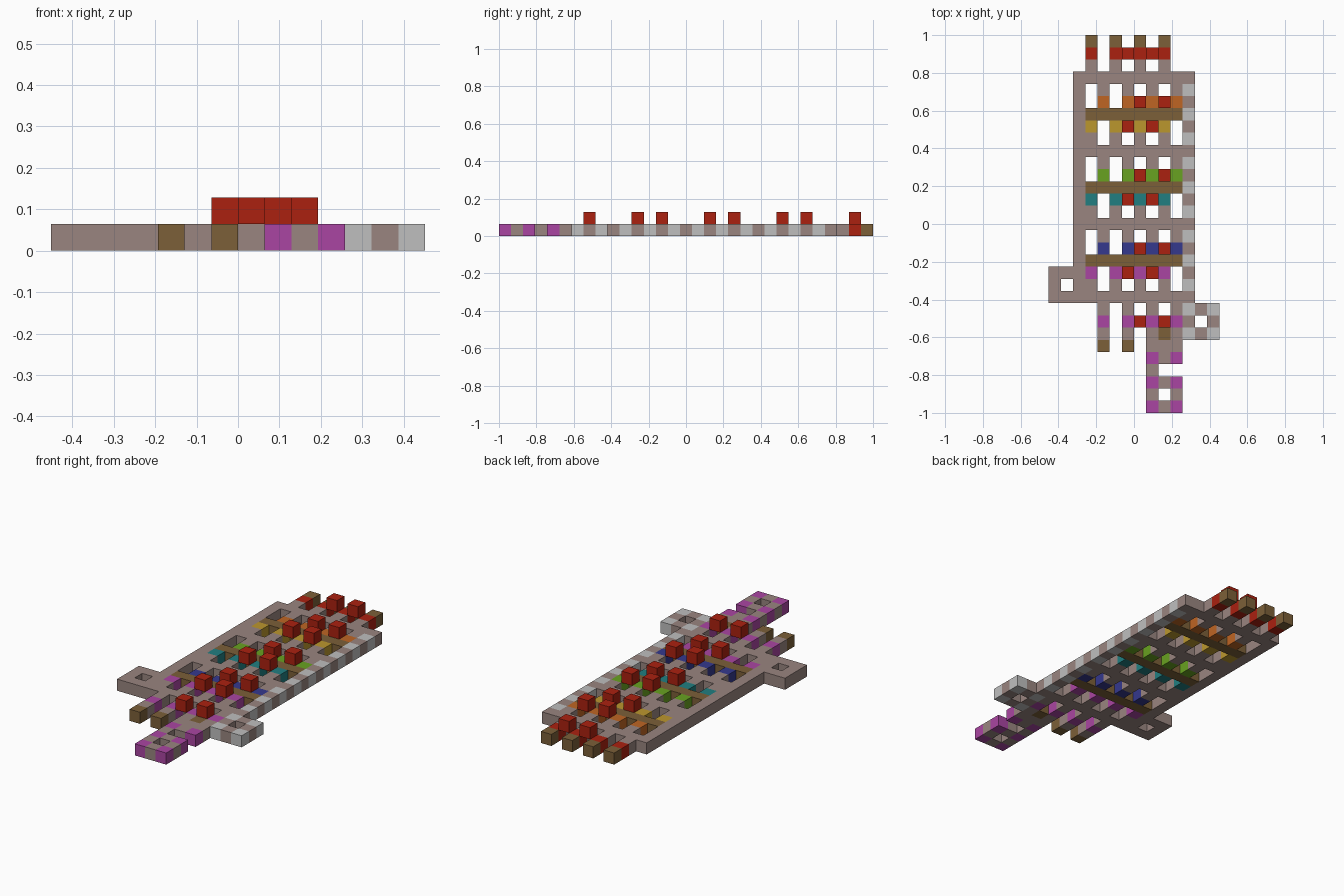
import bpy
from mathutils import Vector

cube = bpy.data.objects.get("Cube")
if cube:
    bpy.data.objects.remove(cube, do_unlink=True)

COLS, ROWS = 14, 31
U = 2 / ROWS                       # edge length of one block

COLOURS = {
    "stone": (0.32, 0.235, 0.215), "pale_grey": (0.52, 0.52, 0.52),
    "brown": (0.20, 0.115, 0.04), "magenta": (0.40, 0.06, 0.36),
    "red": (0.41, 0.015, 0.005), "orange": (0.52, 0.13, 0.017),
    "yellow": (0.50, 0.31, 0.027), "green": (0.14, 0.36, 0.015),
    "teal": (0.015, 0.21, 0.22), "blue": (0.035, 0.04, 0.27),
}
materials = {}
for name, rgb in COLOURS.items():
    mat = bpy.data.materials.new(name)
    mat.use_nodes = True
    mat.diffuse_color = (*rgb, 1)
    bsdf = mat.node_tree.nodes["Principled BSDF"]
    bsdf.inputs["Base Color"].default_value = (*rgb, 1)
    bsdf.inputs["Roughness"].default_value = 0.8
    materials[name] = mat

blocks = {}                        # (column, row from the back, layer) -> (part, colour)


def fill(part, colour, cols, rows, layer=0):
    for c in cols:
        for r in rows:
            blocks[c, r, layer] = (part, colour)


def span(a, b):
    return range(a, b + 1)


ODD, EVEN = range(3, 10, 2), range(4, 11, 2)
ODD_TOPS, EVEN_TOPS = (7, 9), (6, 8)

# Frame: left rail, cross bars and the right rail with alternating pale blocks
fill("left_rail", "stone", [2], span(3, 21))
fill("right_rail", "stone", [11], span(3, 21))
fill("right_rail", "pale_grey", [11], range(4, 21, 2))
for r in range(3, 22, 6):
    fill("cross_bars", "stone", span(3, 10), [r])

# Woven bays: strips behind and in front of a brown bar, each with a coloured end
BAYS = [(3, "orange", "yellow"), (9, "green", "teal"), (15, "blue", "magenta")]
for start, back, front in BAYS:
    fill("bay_strips", "stone", EVEN, [start + 1])
    fill("bay_strips", back, EVEN, [start + 2])
    fill("brown_bars", "brown", span(3, 10), [start + 3])
    fill("bay_strips", front, ODD, [start + 4])
    fill("bay_strips", "stone", ODD, [start + 5])
    fill("raised_blocks", "red", ODD_TOPS, [start + 2], 1)
    fill("raised_blocks", "red", EVEN_TOPS, [start + 4], 1)

# Back prongs
for r, colour in enumerate(("brown", "red", "stone")):
    fill("back_prongs", colour, ODD, [r])
fill("raised_blocks", "red", EVEN_TOPS, [1], 1)

# Front prongs
for r, colour in enumerate(("stone", "magenta", "stone"), 22):
    fill("front_prongs", colour, EVEN, [r])
fill("front_prongs", "brown", (4, 6), [25])
fill("raised_blocks", "red", ODD_TOPS, [23], 1)

# Handle: joint plate, neck and end ring with magenta corners
fill("handle", "brown", [9], [24])
fill("handle", "stone", span(8, 10), span(25, 30))
fill("handle", "magenta", (8, 10), (26, 28, 30))
for hole in ((9, 27, 0), (10, 27, 0), (9, 29, 0)):
    del blocks[hole]

# Side loops: plain on the right, pale-cornered on the left
fill("right_loop", "stone", (0, 1), span(19, 21))
del blocks[1, 20, 0]
fill("left_loop", "stone", span(11, 13), span(22, 24))
fill("left_loop", "pale_grey", (11, 13), (22, 24))
del blocks[12, 23, 0]


def build_part(part):
    """Join the blocks of a part, leaving out faces hidden between neighbours."""
    verts, faces, slots, used = {}, [], [], []
    for cell, (owner, colour) in blocks.items():
        if owner != part:
            continue
        if colour not in used:
            used.append(colour)
        for axis in range(3):
            for side in (0, 1):
                near = list(cell)
                near[axis] += 2 * side - 1
                if tuple(near) in blocks:
                    continue
                ring = []
                for a, b in ((0, 0), (1, 0), (1, 1), (0, 1)):
                    p = list(cell)
                    p[axis] += side
                    p[(axis + 1) % 3] += a
                    p[(axis + 2) % 3] += b
                    ring.append(verts.setdefault(tuple(p), len(verts)))
                # rows run towards the front, which mirrors the winding
                faces.append(ring[::-1] if side else ring)
                slots.append(used.index(colour))
    points = [Vector((c - COLS / 2, ROWS / 2 - r, z)) * U for c, r, z in verts]
    mesh = bpy.data.meshes.new(part)
    mesh.from_pydata(points, [], faces)
    for colour in used:
        mesh.materials.append(materials[colour])
    for poly, slot in zip(mesh.polygons, slots):
        poly.material_index = slot
    mesh.update()
    bpy.context.collection.objects.link(bpy.data.objects.new(part, mesh))


for part in dict.fromkeys(owner for owner, _ in blocks.values()):
    build_part(part)
